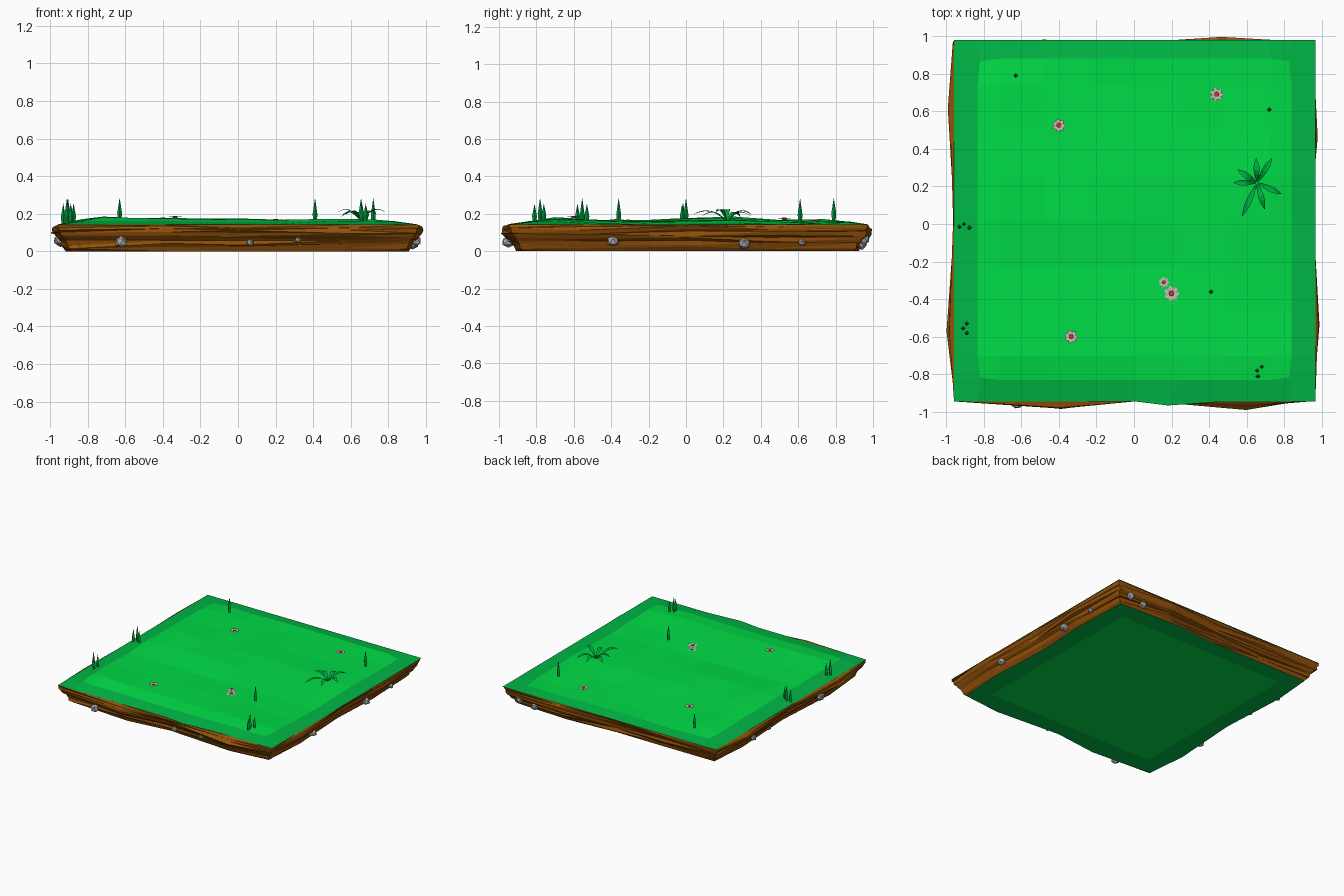
import bpy, bmesh, math, random
from mathutils import Vector, Matrix

random.seed(4)
if "Cube" in bpy.data.objects:
    bpy.data.objects.remove(bpy.data.objects["Cube"], do_unlink=True)


def material(name, rgb):
    m = bpy.data.materials.new(name)
    m.use_nodes = True
    m.diffuse_color = (*rgb, 1)
    m.node_tree.nodes["Principled BSDF"].inputs["Base Color"].default_value = (*rgb, 1)
    return m


GRASS = material("bright grass", (0, 0.71, 0.06))
EDGE = material("edge grass", (0, 0.47, 0.06))
LEAF = material("leaf green", (0, 0.41, 0.055))
SOIL = material("soil brown", (0.3, 0.085, 0.003))
STONE = material("stone grey", (0.4, 0.4, 0.41))
PETAL = material("petal pink", (0.62, 0.49, 0.49))
HEART = material("flower red", (0.6, 0.05, 0.025))


def finish(bm, name, *mats):
    mesh = bpy.data.meshes.new(name)
    bm.normal_update()
    bm.to_mesh(mesh)
    bm.free()
    for m in mats:
        mesh.materials.append(m)
    ob = bpy.data.objects.new(name, mesh)
    bpy.context.scene.collection.objects.link(ob)
    return ob


def ground(x, y):
    """Height of the rolling lawn, falling away at the border."""
    z = 0.166 - 0.011 * x + 0.008 * math.cos(6.6 * (y - 0.2))
    edge = max(abs(x), abs(y - 0.017))
    return 0.142 + (z - 0.142) * min(1, (0.965 - edge) / 0.2)


# Lawn: a grid with a darker border strip
steps = [-0.962, -0.835, -0.72, -0.48, -0.24, 0, 0.24, 0.48, 0.72, 0.835, 0.962]
last = len(steps) - 1
bm = bmesh.new()
grid = []
for j, sy in enumerate(steps):
    row = []
    for i, sx in enumerate(steps):
        x, y = sx + 0.003, sy + 0.018
        if j in (1, last - 1):
            y = 0.025 + math.copysign(0.855, sy)
        z = ground(x, y)
        if 0 < i < last and 0 < j < last:
            z += random.uniform(-0.006, 0.006)
            if i in (1, last - 1) and j in (1, last - 1):
                x, y = x * 0.985, y * 0.985
        if j == 0 and sx == 0.24:
            x, y = 0.18, y - 0.022
        row.append(bm.verts.new((x, y, z)))
    grid.append(row)
for j in range(last):
    for i in range(last):
        f = bm.faces.new((grid[j][i], grid[j][i + 1], grid[j + 1][i + 1], grid[j + 1][i]))
        f.material_index = int(i in (0, last - 1) or j in (0, last - 1))
finish(bm, "lawn", GRASS, EDGE)

# Soil: stacked square rings. Each side has two blunt points: (place along side, depth)
SIDES = [((-0.41, 0.055), (0.63, 0.05)),   # front
         ((-0.58, 0.035), (0.47, 0.025)),  # right
         ((-0.49, 0.035), (0.5, 0.0)),     # back
         ((-0.63, 0.038), (0.62, 0.045))]  # left
LEVELS = [(0, 0.885, 0.7), (0.02, 0.9, 0.6), (0.036, 0.907, 0.65), (0.052, 0.918, 0.7),
          (0.068, 0.93, 0.8), (0.084, 0.938, 0.9), (0.1, 0.947, 1.0), (0.115, 0.952, 0.8),
          (0.129, 0.957, 0.5), (0.142, 0.958, 0)]


def ring(bm, z, half, strength, jitter):
    verts = []
    lift = 0.008 if 0 < z < LEVELS[-1][0] else 0
    for side, (a, b) in enumerate(SIDES):
        turn = Matrix.Rotation(side * math.pi / 2, 3, "Z")
        for u, depth in ((-1, 0), a, (0, -0.005), b):
            out = depth * strength + random.uniform(-jitter, jitter)
            p = turn @ Vector((u * half, -half - out, z + random.uniform(-lift, lift)))
            verts.append(bm.verts.new(p + Vector((0, 0.015, 0))))
    return verts


bm = bmesh.new()
rings = [ring(bm, z, h, s, 0.009 if 0 < z and s else 0) for z, h, s in LEVELS]
count = len(rings[0])
for low, high in zip(rings, rings[1:]):
    for k in range(count):
        n = (k + 1) % count
        quad = (low[k], low[n], high[n], high[k])
        split = random.choice([((0, 1, 2), (0, 2, 3)), ((0, 1, 3), (1, 2, 3))])
        for tri in split:
            bm.faces.new([quad[t] for t in tri])
# Underside in two greens
inner = ring(bm, 0, 0.75, 0, 0)
for k in range(count):
    n = (k + 1) % count
    bm.faces.new((rings[0][n], rings[0][k], inner[k], inner[n])).material_index = 2
bm.faces.new(inner[::-1]).material_index = 1
finish(bm, "soil", SOIL, GRASS, EDGE)

# Stones stuck in the sides: x, y, z, radius
STONES = [(-0.62, -0.95, 0.05, 0.037), (0.065, -0.91, 0.045, 0.023), (0.32, -0.93, 0.06, 0.02),
          (0.945, -0.39, 0.055, 0.033), (0.93, 0.31, 0.04, 0.035), (0.94, 0.62, 0.045, 0.022),
          (0.83, 0.95, 0.065, 0.034), (0.7, 0.94, 0.04, 0.034),
          (-0.955, 0.5, 0.06, 0.028), (-0.91, 0.24, 0.035, 0.026), (-0.945, -0.37, 0.06, 0.04)]
for x, y, z, r in STONES:
    bm = bmesh.new()
    bmesh.ops.create_icosphere(bm, subdivisions=1, radius=1)
    for v in bm.verts:
        v.co = Vector((x, y, z)) + v.co * r * random.uniform(0.8, 1.1)
    finish(bm, "stone", STONE)

# Upright grass blades
BLADES = [(-0.63, 0.79), (0.72, 0.61), (0.41, -0.36),
          (-0.93, -0.015), (-0.905, 0), (-0.875, -0.02),
          (-0.89, -0.53), (-0.91, -0.555), (-0.89, -0.58),
          (0.68, -0.76), (0.655, -0.78), (0.66, -0.81)]
for i, (x, y) in enumerate(BLADES):
    tall = 0.285 if i < 3 or i % 3 == 1 else 0.255
    base = ground(x, y) - 0.005
    middle = base + 0.35 * (tall - base)
    bm = bmesh.new()
    for z0, z1, r0, r1 in ((base, middle, 0.009, 0.013), (middle, tall, 0.013, 0)):
        place = Matrix.Translation((x, y, (z0 + z1) / 2))
        bmesh.ops.create_cone(bm, segments=4, radius1=r0, radius2=r1, depth=z1 - z0, matrix=place)
    finish(bm, "grass_blade", LEAF)


def leaf(bm, start, tip, width, arch, parts=6):
    """Arched, pointed leaf strip with a fold along its middle."""
    along = tip - start
    side = Vector((-along.y, along.x, 0)).normalized()
    rows = []
    for k in range(parts + 1):
        t = k / parts
        mid = start + along * t + Vector((0, 0, arch * math.sin(math.pi * t)))
        w = width * (0.06 + math.sin(math.pi * t ** 1.2))
        fold = Vector((0, 0, 0.2 * w))
        rows.append([bm.verts.new(p) for p in (mid + side * w + fold, mid, mid - side * w + fold)])
    for a, b in zip(rows, rows[1:]):
        for c in (0, 1):
            bm.faces.new((a[c], a[c + 1], b[c + 1], b[c]))


# Leafy plant
TIPS = [(0.65, 0.35), (0.735, 0.35), (0.785, 0.16), (0.695, 0.08),
        (0.575, 0.04), (0.53, 0.22), (0.55, 0.29)]
bm = bmesh.new()
root = Vector((0.655, 0.22, 0.158))
for i, (x, y) in enumerate(TIPS):
    leaf(bm, root, Vector((x, y, 0.185 + 0.012 * (i % 3))), 0.015, 0.035)
finish(bm, "leafy_plant", LEAF)

# Flowers: broad petals around a raised heart, lying close to the lawn
for x, y, r in [(-0.4, 0.525, 0.037), (0.44, 0.69, 0.037), (0.16, -0.31, 0.029),
                (0.2, -0.37, 0.042), (-0.335, -0.6, 0.037)]:
    centre = Vector((x, y, ground(x, y) + 0.007))
    bm = bmesh.new()
    for k in range(7):
        a = k * math.tau / 7
        tip = centre + Vector((math.cos(a), math.sin(a), 0.05)) * r
        leaf(bm, centre, tip, r * 0.32, 0.002, 4)
    finish(bm, "flower_petals", PETAL)
    bm = bmesh.new()
    bmesh.ops.create_cone(bm, cap_ends=True, segments=8, radius1=r * 0.38, radius2=r * 0.3,
                          depth=0.01, matrix=Matrix.Translation(centre + Vector((0, 0, 0.002))))
    finish(bm, "flower_heart", HEART)
